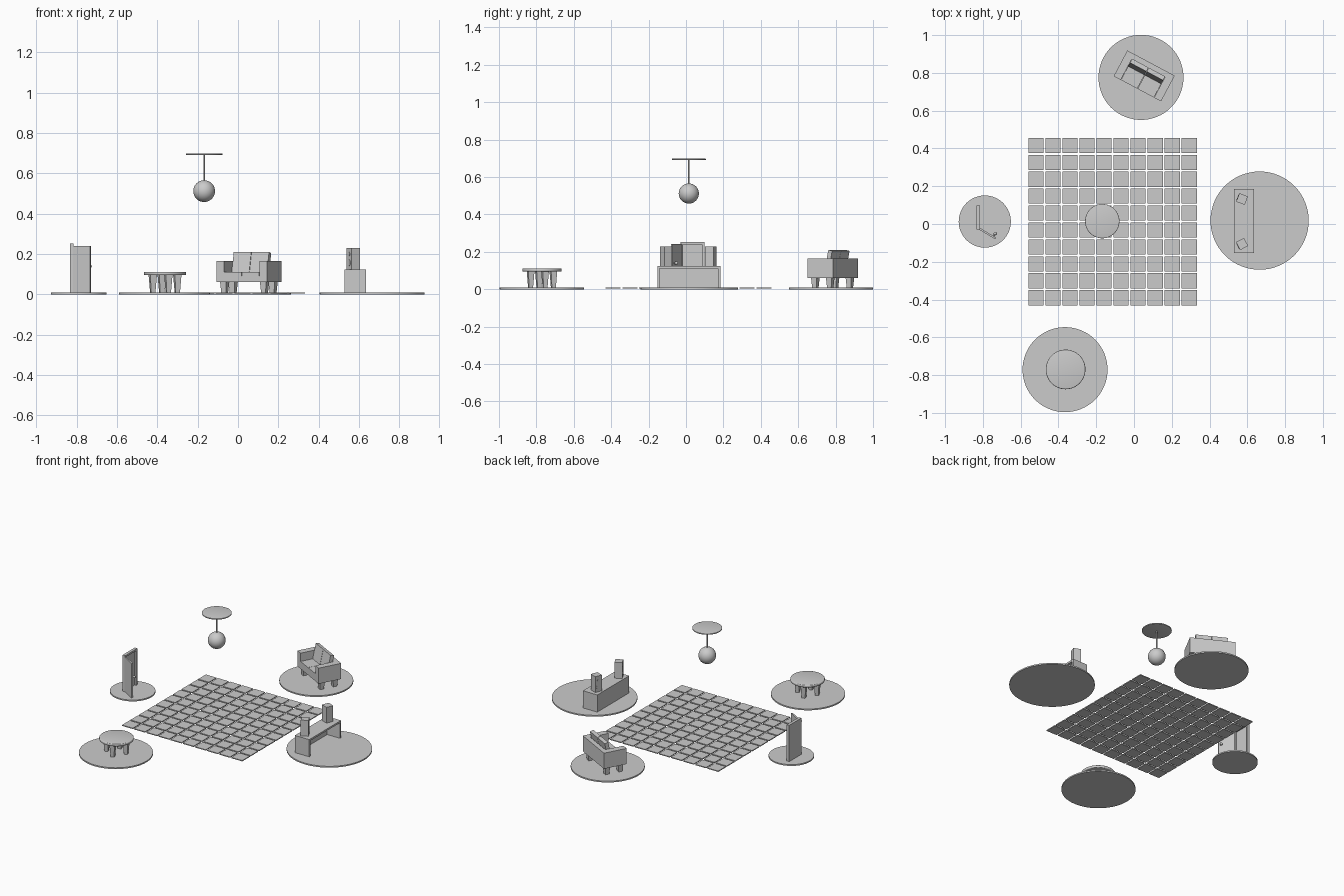
import bpy, bmesh
from math import radians, cos, sin
from mathutils import Matrix, Vector

if "Cube" in bpy.data.objects:
    bpy.data.objects.remove(bpy.data.objects["Cube"])


def place(x, y, deg=0):
    return Matrix.Translation((x, y, 0)) @ Matrix.Rotation(radians(deg), 4, 'Z')


def finish(name, bm, frame, smooth=False):
    bm.transform(frame)
    bmesh.ops.recalc_face_normals(bm, faces=bm.faces)
    me = bpy.data.meshes.new(name)
    bm.to_mesh(me)
    bm.free()
    ob = bpy.data.objects.new(name, me)
    bpy.context.collection.objects.link(ob)
    if smooth:
        bpy.context.view_layer.objects.active = ob
        ob.select_set(True)
        bpy.ops.object.shade_smooth_by_angle(angle=radians(35))
        ob.select_set(False)
    return ob


def box(name, lo, hi, frame=Matrix(), taper=1.0):
    """Box between two corners; taper scales the bottom face about its centre."""
    bm = bmesh.new()
    bmesh.ops.create_cube(bm, size=1)
    lo, hi = Vector(lo), Vector(hi)
    c, d = (lo + hi) / 2, hi - lo
    for v in bm.verts:
        k = taper if v.co.z < 0 else 1
        v.co = Vector((c.x + v.co.x * d.x * k, c.y + v.co.y * d.y * k, c.z + v.co.z * d.z))
    return finish(name, bm, frame)


def cyl(name, r, z0, z1, frame=Matrix(), seg=64, bevel=0):
    bm = bmesh.new()
    bmesh.ops.create_cone(bm, cap_ends=True, segments=seg, radius1=r, radius2=r, depth=z1 - z0)
    if bevel:
        rim = [e for e in bm.edges if abs(e.verts[0].co.z - e.verts[1].co.z) < 1e-6]
        bmesh.ops.bevel(bm, geom=rim, offset=bevel, segments=3, affect='EDGES', profile=0.5)
    return finish(name, bm, frame @ Matrix.Translation((0, 0, (z0 + z1) / 2)), True)


def ball(name, r, loc, frame=Matrix(), seg=32):
    bm = bmesh.new()
    bmesh.ops.create_uvsphere(bm, u_segments=seg, v_segments=seg // 2, radius=r)
    return finish(name, bm, frame @ Matrix.Translation(loc), True)


# floor tiles, 10 x 10 with gaps
for i in range(10):
    for j in range(10):
        x, y = -0.113 + (i - 4.5) * 0.0901, 0.013 + (j - 4.5) * 0.0896
        box("floor_tile", (x - 0.04, y - 0.04, 0.003), (x + 0.04, y + 0.04, 0.009))

# round bases
for name, x, y, r in (("sofa_base", 0.037, 0.776, 0.225), ("desk_base", 0.665, 0.018, 0.26),
                      ("table_base", -0.365, -0.771, 0.225), ("door_base", -0.79, 0.013, 0.138)):
    cyl(name, r, 0, 0.009, place(x, y))

# hanging lamp
lamp = place(-0.168, 0.015)
cyl("lamp_canopy", 0.091, 0.691, 0.698, lamp, bevel=0.002)
cyl("lamp_rod", 0.004, 0.555, 0.693, lamp, 16)
ball("lamp_globe", 0.054, (0, 0, 0.512), lamp)

# round table
table = place(-0.362, -0.77, 15)
cyl("table_top", 0.105, 0.095, 0.112, table, bevel=0.005)
for k in range(4):
    f = table @ Matrix.Rotation(radians(90 * k), 4, 'Z')
    box("table_leg", (0.046, -0.017, 0), (0.08, 0.017, 0.097), f, 0.6)

# sofa
sofa = place(0.054, 0.784, -28)
box("sofa_frame", (-0.1, -0.077, 0.06), (0.1, 0.046, 0.09), sofa)
box("sofa_back", (-0.1, 0.046, 0.06), (0.1, 0.077, 0.165), sofa)
for s in (-1, 1):
    a, b = sorted((s * 0.1, s * 0.142))
    box("sofa_arm", (a, -0.077, 0.06), (b, 0.077, 0.165), sofa)
    a, b = sorted((s * 0.001, s * 0.099))
    box("seat_cushion", (a, -0.077, 0.09), (b, 0.044, 0.11), sofa)
    lean = sofa @ Matrix.Translation((0, 0.017, 0.108)) @ Matrix.Rotation(radians(-12), 4, 'X')
    box("back_cushion", (a, -0.012, 0), (b, 0.012, 0.102), lean)
    for t in (-1, 1):
        cx, cy = s * 0.112, t * 0.045
        box("sofa_leg", (cx - 0.017, cy - 0.017, 0), (cx + 0.017, cy + 0.017, 0.062), sofa, 0.7)

# desk, open on the +x side
box("desk_top", (0.529, -0.153, 0.112), (0.635, 0.184, 0.124))
box("desk_front_panel", (0.529, -0.153, 0.009), (0.541, 0.184, 0.112))
for y0 in (-0.153, 0.172):
    box("desk_side", (0.541, y0, 0.009), (0.635, y0 + 0.012, 0.112))

# speakers with two drivers facing -x
for y, deg in ((0.132, -21), (-0.106, 28)):
    f = place(0.572, y, deg)
    box("speaker_box", (-0.024, -0.024, 0.124), (0.024, 0.024, 0.23), f)
    for z, r in ((0.157, 0.016), (0.2, 0.010)):
        face = f @ Matrix.Translation((-0.024, 0, z)) @ Matrix.Rotation(radians(-90), 4, 'Y')
        cyl("speaker_driver", r, -0.003, 0.002, face, 24)

# door frame with closed back
box("door_back", (-0.834, -0.03, 0.009), (-0.826, 0.098, 0.252))
for y0 in (-0.03, 0.085):
    box("door_jamb", (-0.826, y0, 0.009), (-0.815, y0 + 0.013, 0.252))
box("door_lintel", (-0.826, -0.017, 0.24), (-0.815, 0.085, 0.252))

# open door leaf and knob
leaf = place(-0.818, -0.025, -31)
box("door_leaf", (0, -0.005, 0.01), (0.1, 0.005, 0.241), leaf)
stem = leaf @ Matrix.Translation((0.085, 0.004, 0.14)) @ Matrix.Rotation(radians(-90), 4, 'X')
cyl("knob_stem", 0.004, 0, 0.015, stem, 16)
ball("door_knob", 0.009, (0.085, 0.021, 0.14), leaf, 20)
